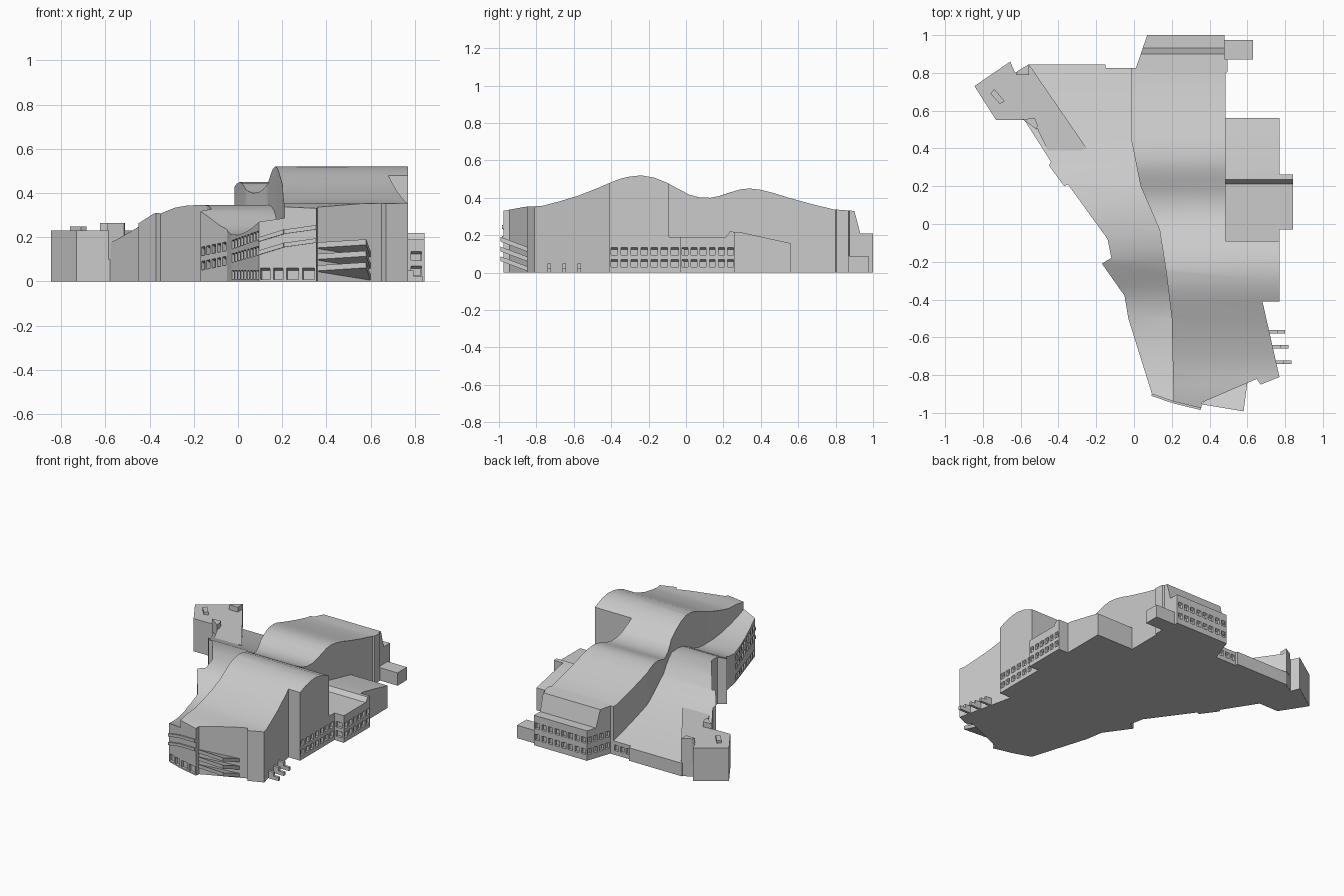
import bpy, bmesh
from mathutils import Vector

if "Cube" in bpy.data.objects:
    bpy.data.objects.remove(bpy.data.objects["Cube"])

grey = bpy.data.materials.new("pale_grey")
grey.diffuse_color = (0.6, 0.6, 0.6, 1)
grey.use_nodes = True
grey.node_tree.nodes["Principled BSDF"].inputs["Base Color"].default_value = grey.diffuse_color


def height(profile, y):
    """Linear lookup of z along a list of (y, z) points."""
    if y <= profile[0][0]:
        return profile[0][1]
    for (y0, z0), (y1, z1) in zip(profile, profile[1:]):
        if y <= y1:
            return z0 + (z1 - z0) * (y - y0) / (y1 - y0)
    return profile[-1][1]


def finish(name, bm):
    bmesh.ops.recalc_face_normals(bm, faces=bm.faces[:])
    me = bpy.data.meshes.new(name)
    bm.to_mesh(me)
    bm.free()
    me.materials.append(grey)
    ob = bpy.data.objects.new(name, me)
    bpy.context.collection.objects.link(ob)
    return ob


def prism(name, outline, top, bottom=((0, 0),)):
    """Solid over a plan outline; top and bottom heights follow profiles in y."""
    bm = bmesh.new()
    bm.faces.new([bm.verts.new((x, y, 0)) for x, y in outline])
    for y in sorted({p[0] for p in list(top) + list(bottom)}):
        bmesh.ops.bisect_plane(bm, geom=bm.verts[:] + bm.edges[:] + bm.faces[:],
                               dist=1e-5, plane_co=(0, y, 0), plane_no=(0, 1, 0))
    ret = bmesh.ops.extrude_face_region(bm, geom=bm.faces[:])
    upper = {g for g in ret["geom"] if isinstance(g, bmesh.types.BMVert)}
    for v in bm.verts:
        v.co.z = height(top if v in upper else bottom, v.co.y)
    return finish(name, bm)


def block(name, x0, x1, y0, y1, z0, z1):
    return prism(name, [(x0, y0), (x1, y0), (x1, y1), (x0, y1)], [(0, z1)], [(0, z0)])


def add_bar(bm, p0, p1, inner, outer, z0, z1, h, slope=0.0):
    """Hexahedron along a wall p0-p1; its upper face tilts up outward by slope."""
    p0, p1 = Vector(p0), Vector(p1)
    d = (p1 - p0).normalized()
    n = Vector((d.y, -d.x))
    quads = []
    for p, z in ((p0, z0), (p1, z1)):
        a, b = p + n * inner, p + n * outer
        quads.append([bm.verts.new(c) for c in (
            (a.x, a.y, z), (b.x, b.y, z),
            (b.x, b.y, z + h + slope * outer), (a.x, a.y, z + h + slope * inner))])
    q, r = quads
    bm.faces.new(q)
    bm.faces.new(r[::-1])
    for i in range(4):
        j = (i + 1) % 4
        bm.faces.new((q[i], r[i], r[j], q[j]))


def windows(target, p0, p1, count, rows, fill=0.64, h=0.04):
    """Cut rows of recessed windows; each row is its sill height at p0 and p1."""
    bm = bmesh.new()
    p0, p1 = Vector(p0), Vector(p1)
    for za, zb in rows:
        for i in range(count):
            t0, t1 = (i + 0.5 - fill / 2) / count, (i + 0.5 + fill / 2) / count
            add_bar(bm, p0.lerp(p1, t0), p0.lerp(p1, t1), -0.018, 0.012,
                    za + (zb - za) * t0, za + (zb - za) * t1, h, 0.6)
    cutter = finish("window_cutter", bm)
    cutter.hide_render = True
    mod = target.modifiers.new("windows", "BOOLEAN")
    mod.operation, mod.solver, mod.object = "DIFFERENCE", "EXACT", cutter
    bpy.context.view_layer.objects.active = target
    bpy.ops.object.modifier_apply(modifier=mod.name)
    bpy.data.objects.remove(cutter)


# Shared seam between the two roof strips, front to back
seam = [(0.21, -0.94), (0.2, -0.5), (0.17, -0.25), (0.135, -0.03),
        (0.035, 0.2), (-0.015, 0.45), (-0.015, 0.825)]

# Tall hall with the wavy roof
tall_roof = [(-0.98, 0.33), (-0.86, 0.352), (-0.77, 0.357), (-0.68, 0.38), (-0.58, 0.41),
             (-0.49, 0.445), (-0.4, 0.483), (-0.35, 0.502), (-0.3, 0.514), (-0.24, 0.52),
             (-0.17, 0.508), (-0.1, 0.48), (-0.04, 0.447), (0.02, 0.416), (0.07, 0.403),
             (0.13, 0.4), (0.18, 0.41), (0.24, 0.43), (0.29, 0.445), (0.34, 0.45),
             (0.4, 0.443), (0.47, 0.425), (0.55, 0.4), (0.67, 0.367), (0.79, 0.338),
             (0.9, 0.33), (0.932, 0.21), (1.1, 0.21)]
tall = prism("tall_hall", [(0.355, -0.975), (0.36, -0.945), (0.65, -0.82), (0.67, -0.85),
             (0.77, -0.81), (0.68, -0.41), (0.77, -0.41), (0.77, -0.09), (0.485, -0.09),
             (0.485, 0.8), (0.495, 0.805), (0.495, 0.87), (0.48, 0.875), (0.48, 1.0),
             (0.07, 1.0), (0.01, 0.825)] + seam[::-1], tall_roof)
low_rows = [(0.03, 0.03), (0.095, 0.095)]
windows(tall, (0.77, -0.41), (0.77, -0.09), 6, low_rows)
windows(tall, (0.48, 1.0), (0.07, 1.0), 8, [(0.04, 0.04), (0.12, 0.12)])
windows(tall, (0.07, 1.0), (0.01, 0.825), 4, [(0.04, 0.04), (0.12, 0.12)])
windows(tall, (0.21, -0.94), (0.355, -0.975), 2, [(0.01, 0.01)], 0.75, 0.05)

# Low hall beside it, with an opposite wave
low_roof = [(-0.96, 0.295), (-0.9, 0.27), (-0.8, 0.242), (-0.7, 0.222), (-0.6, 0.211),
            (-0.48, 0.212), (-0.4, 0.228), (-0.33, 0.255), (-0.27, 0.288), (-0.2, 0.322),
            (-0.13, 0.34), (-0.05, 0.346), (0.04, 0.344), (0.12, 0.334), (0.22, 0.305),
            (0.32, 0.258), (0.4, 0.226), (0.5, 0.19), (0.62, 0.152), (0.74, 0.118),
            (0.85, 0.09)]
low = prism("low_hall", [(0.095, -0.9)] + seam + [(-0.15, 0.825), (-0.15, 0.845),
            (-0.56, 0.845), (-0.58, 0.55), (-0.44, 0.33), (-0.45, 0.31), (-0.37, 0.2),
            (-0.35, 0.21), (-0.14, -0.08), (-0.12, -0.18), (-0.17, -0.21),
            (-0.05, -0.38), (-0.03, -0.5)], low_roof)
windows(low, (-0.17, -0.21), (-0.05, -0.38), 5, [(0.05, 0.075), (0.115, 0.14)])
windows(low, (-0.03, -0.5), (0.095, -0.9), 9, [(0.01, 0.01), (0.085, 0.12), (0.145, 0.19)])
windows(low, (0.095, -0.9), (0.21, -0.94), 2, [(0.01, 0.01)], 0.75, 0.05)
windows(low, (-0.015, 0.825), (-0.15, 0.825), 3, [(0.03, 0.03)])

# Rising ledges on the front facade
bm = bmesh.new()
for z in (0.12, 0.18):
    add_bar(bm, (0.095, -0.9), (0.21, -0.94), -0.01, 0.01, z, z + 0.035, 0.02)
    add_bar(bm, (0.21, -0.94), (0.355, -0.975), -0.01, 0.01, z + 0.035, z + 0.055, 0.02)
finish("facade_ledges", bm)

# Tilted canopies at the front right corner
for i in range(3):
    z = 0.065 + 0.052 * i
    prism(f"front_canopy_{i + 1}", [(0.36, -0.955), (0.58, -0.992), (0.6, -0.84),
          (0.42, -0.84)], [(-1.0, z + 0.025), (-0.84, z - 0.035)],
          [(-1.0, z), (-0.84, z - 0.06)])

# Right annex with a stepped, sloping roof
annex_roof = [(-0.1, 0.19), (0.212, 0.19), (0.235, 0.22), (0.3, 0.214), (0.57, 0.155)]
annex = prism("annex", [(0.47, -0.09), (0.77, -0.09), (0.77, -0.03), (0.843, -0.03),
              (0.843, 0.262), (0.77, 0.262), (0.77, 0.56), (0.47, 0.56)], annex_roof)
windows(annex, (0.843, -0.03), (0.843, 0.262), 6, low_rows)
windows(annex, (0.77, -0.03), (0.843, -0.03), 1, low_rows)
windows(annex, (0.77, -0.09), (0.77, -0.03), 1, low_rows)

# Back left terrace with its roof boxes
prism("terrace", [(-0.25, 0.4), (-0.555, 0.843), (-0.63, 0.8), (-0.655, 0.86),
      (-0.845, 0.73), (-0.73, 0.55), (-0.53, 0.552), (-0.51, 0.5), (-0.43, 0.335)],
      [(0, 0.23)])
prism("terrace_box_front", [(-0.59, 0.555), (-0.515, 0.5), (-0.51, 0.525), (-0.525, 0.56)],
      [(0, 0.265)], [(0, 0.1)])
prism("terrace_box_back", [(-0.625, 0.79), (-0.555, 0.79), (-0.555, 0.846), (-0.615, 0.81)],
      [(0, 0.265)], [(0, 0.1)])
prism("terrace_box_left", [(-0.76, 0.69), (-0.71, 0.635), (-0.685, 0.65), (-0.74, 0.715)],
      [(0, 0.248)], [(0, 0.2)])

# Back side block
block("side_block", 0.47, 0.63, 0.87, 0.975, 0, 0.09)

# Small stepped buttresses on the right wall
for i, y in enumerate((-0.57, -0.65, -0.732)):
    x = 0.8 + 0.017 * i
    block(f"buttress_{i + 1}", 0.69, x - 0.04, y - 0.009, y + 0.009, 0, 0.05)
    block(f"buttress_foot_{i + 1}", x - 0.05, x, y - 0.009, y + 0.009, 0, 0.025)

# Smooth the waves, keep the corners crisp
bpy.ops.object.select_all(action="DESELECT")
for ob in bpy.context.scene.objects:
    ob.select_set(True)
    bpy.context.view_layer.objects.active = ob
bpy.ops.object.shade_smooth_by_angle(angle=0.35)
